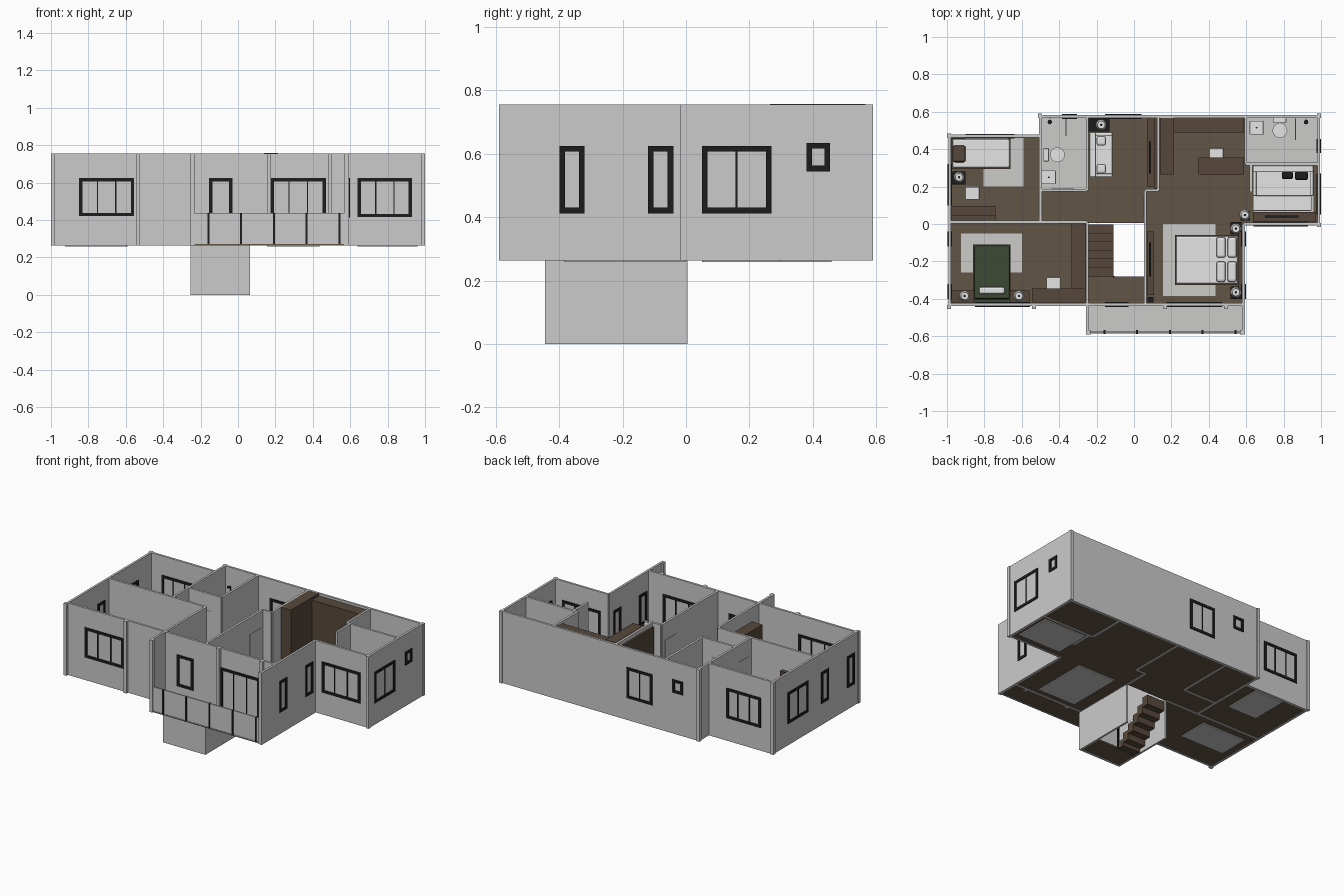
import bpy, bmesh, math
from mathutils import Matrix, Vector


def material(name, r, g, b):
    m = bpy.data.materials.new(name)
    m.diffuse_color = (r, g, b, 1)
    return m


WALL = material("wall_grey", .6, .6, .6)
FLOOR = material("floor_brown", .122, .089, .061)
WOOD = material("wood_brown", .095, .066, .045)
BLACK = material("frame_black", .012, .012, .012)
WHITE = material("linen_white", .78, .78, .78)
GREEN = material("blanket_green", .045, .068, .036)
PALE = material("rug_grey", .6, .6, .59)
Z0, Z1, FL = .264, .755, .271   # wall bottom, wall top, floor level


def finish(name, bm, mat):
    me = bpy.data.meshes.new(name)
    bm.to_mesh(me)
    bm.free()
    me.materials.append(mat)
    ob = bpy.data.objects.new(name, me)
    bpy.context.collection.objects.link(ob)
    return ob


def boxes(name, mat, *items, bevel=0):
    """Each item: x0, x1, y0, y1, z0, z1."""
    bm = bmesh.new()
    for x0, x1, y0, y1, z0, z1 in items:
        c = Vector((x0 + x1, y0 + y1, z0 + z1)) / 2
        s = Matrix.Diagonal((abs(x1 - x0), abs(y1 - y0), abs(z1 - z0), 1))
        bmesh.ops.create_cube(bm, size=1, matrix=Matrix.Translation(c) @ s)
    ob = finish(name, bm, mat)
    if bevel:
        mod = ob.modifiers.new("soft_edge", "BEVEL")
        mod.width, mod.segments = bevel, 2
    return ob


def disc(name, mat, x, y, z0, z1, r0, r1, n=16, sy=1):
    bm = bmesh.new()
    m = Matrix.Translation((x, y, (z0 + z1) / 2)) @ Matrix.Diagonal((1, sy, 1, 1))
    bmesh.ops.create_cone(bm, cap_ends=True, segments=n, radius1=r0, radius2=r1,
                          depth=z1 - z0, matrix=m)
    return finish(name, bm, mat)


# ---- floors with stair opening
boxes("floor", FLOOR, *[(*r, .266, FL) for r in (
    (-.99, -.25, -.43, .01), (-.99, -.5, .01, .47), (-.5, .59, .005, .575),
    (.06, .59, -.43, .005), (.59, .99, .005, .575), (-.25, .59, -.585, -.43))])
boxes("tiles", PALE, (-.5, -.25, .18, .575, FL, .274), (.59, .99, .32, .575, FL, .274),
      (-.25, .585, -.585, -.43, FL, .274))

# ---- walls: (centre line x, y0, y1) and (centre line y, x0, x1)
T = .0075
along_y = [(-.985, -.437, .477), (-.5, .01, .582), (.988, -.007, .582), (.585, -.59, .0),
           (-.25, -.59, .01), (-.25, .18, .575), (.06, -.43, .18), (.13, .18, .575),
           (.597, .32, .575), (.625, .17, .32)]
along_x = [(.47, -.992, -.5), (.575, -.507, .995), (0, .585, .995), (-.43, -.992, .59),
           (.01, -.985, -.25), (.18, -.5, -.25), (.18, .06, .13), (.32, .597, .988)]
boxes("walls_lengthwise", WALL, *[(x - T, x + T, a, b, Z0, Z1) for x, a, b in along_y])
boxes("walls_crosswise", WALL, *[(a, b, y - T, y + T, Z0, Z1) for y, a, b in along_x])
boxes("pilasters", WALL, *[(x - .011, x + .011, y - .011, y + .011, Z0, Z1) for x, y in (
    (-.989, -.443), (-.535, -.443), (.165, -.443), (.492, -.443), (-.989, .474),
    (-.503, .579), (.989, .579), (.989, -.006), (-.244, -.579), (.579, -.579))])


# ---- windows: black frames round panes, standing proud on both wall sides
def window(name, axis, pos, a0, a1, z0, z1, mullions=0, w=.018):
    d = .0125
    bars = [(a0, a1, z0, z0 + w), (a0, a1, z1 - w, z1), (a0, a0 + w, z0, z1), (a1 - w, a1, z0, z1)]
    for i in range(mullions):
        c = a0 + (a1 - a0) * (i + 1) / (mullions + 1)
        bars.append((c - .003, c + .003, z0, z1))
    if axis == "x":   # frame on a wall running along x
        boxes(name, BLACK, *[(a, b, pos - d, pos + d, c, e) for a, b, c, e in bars])
    else:
        boxes(name, BLACK, *[(pos - d, pos + d, a, b, c, e) for a, b, c, e in bars])


window("bedroom_front_window", "x", -.43, -.85, -.555, .42, .625, 2)
window("stair_window", "x", -.43, -.155, -.03, .41, .625)
window("balcony_door", "x", -.43, .175, .47, FL, .625, 2)
window("lounge_front_window", "x", 0, .64, .93, .415, .625, 2)
window("back_bedroom_window", "x", .47, -.9, -.64, .42, .625, 2)
window("study_window", "x", .575, -.155, .04, .415, .625, 1)
window("bath_back_window", "x", .575, -.385, -.305, .545, .635)
window("bath_side_window", "y", .988, .38, .455, .545, .635)
window("lounge_side_window", "y", .988, .05, .27, .412, .625, 1)
window("bedroom_side_window", "y", -.985, .1, .32, .412, .625, 1)
for x in (-.985, .585):
    for y in (-.4, -.12):
        window("narrow_window", "y", x, y, y + .08, .412, .625)

# ---- balcony railing
boxes("railing_panel", WALL, (-.243, .578, -.582, -.572, Z0, .437))
boxes("railing_posts", BLACK, *[(x - .005, x + .005, -.587, -.567, FL, .437)
                                for x in (-.157, .017, .192, .367, .543)])

# ---- stairwell box below the floor, with stairs and landing
boxes("stairwell_walls", WALL, (-.255, -.243, -.445, .005, 0, Z0),
      (.053, .065, -.445, .005, 0, Z0), (-.255, .065, -.445, -.43, 0, Z0))
boxes("landing", FLOOR, (-.243, .053, -.43, -.28, 0, .012))
boxes("stairs", WOOD, *[(-.243, -.11, -.28 + i * .046, -.232 + i * .046,
                         max(.002, .015 + i * .042 - .03), .05 + i * .042) for i in range(6)])
boxes("stair_rail", BLACK, (-.112, -.104, -.285, -.277, .0, .42))

# ---- doors as thin plates
boxes("doors", WALL, (.05, .07, .03, .15, FL, .64), (-.44, -.32, .17, .19, FL, .64),
      (-.51, -.49, .04, .16, FL, .64), (-.4, -.28, 0, .02, FL, .64))

# ---- rugs, reaching through the floor
boxes("rugs", PALE, (-.925, -.6, -.26, -.05, .259, .276), (.155, .435, -.385, 0, .259, .276),
      (-.805, -.59, .2, .46, .259, .276), (.64, .96, .05, .3, .259, .276))


# ---- beds
def bed(name, x0, x1, y0, y1, mat, pillows, pillow_mat):
    boxes(name + "_base", WOOD, (x0, x1, y0, y1, FL, .31))
    boxes(name + "_mattress", mat, (x0 + .004, x1 - .004, y0 + .004, y1 - .004, .31, .362), bevel=.01)
    boxes(name + "_pillows", pillow_mat, *[(*p, .36, .395) for p in pillows], bevel=.012)


bed("green_bed", -.86, -.66, -.405, -.11, GREEN, [(-.83, -.69, -.375, -.335)], WHITE)
boxes("green_headboard", GREEN, (-.86, -.66, -.421, -.405, FL, .42))
bed("main_bed", .22, .56, -.325, -.06, WHITE,
    [(x, x + .05, y, y + .11) for x in (.44, .5) for y in (-.31, -.18)], WHITE)
boxes("main_headboard", WOOD, (.56, .577, -.35, -.04, FL, .42))
bed("single_bed", -.975, -.66, .295, .46, WHITE, [(-.97, -.9, .33, .42)], WOOD)


# ---- sofas
def sofa(name, x0, x1, y0, y1, side, cushions):
    back = (x0, x0 + .035, y0, y1) if side == "x" else (x0, x1, y1 - .035, y1)
    arms = [(x0, x1, y0, y0 + .02), (x0, x1, y1 - .02, y1)] if side == "x" else \
        [(x0, x0 + .02, y0, y1), (x1 - .02, x1, y0, y1)]
    boxes(name, WHITE, (x0, x1, y0, y1, FL, .345), (*back, FL, .42),
          *[(*a, FL, .375) for a in arms], bevel=.006)
    boxes(name + "_cushions", cushions[0], *[(*c, .345, .4) for c in cushions[1:]], bevel=.01)


sofa("study_sofa", -.238, -.115, .25, .49, "x",
     (WHITE, (-.2, -.15, .27, .32), (-.2, -.15, .42, .47)))
sofa("lounge_sofa", .635, .96, .15, .312, "y",
     (BLACK, (.86, .93, .235, .28), (.79, .85, .24, .28)))
boxes("lounge_sofa_seat", WHITE, (.635, .95, .07, .16, FL, .335), bevel=.006)

# ---- wardrobes, desks, shelves and benches
boxes("wardrobes", WOOD, (.138, .215, .265, .567, FL, .757), (.215, .589, .49, .567, FL, .74),
      (-.335, -.258, -.345, .002, FL, .66), (.108, .122, .19, .567, FL, .73),
      (-.975, -.74, .018, .045, .54, .6))
boxes("benches", WOOD, (.07, .108, -.38, -.04, FL, .32), (.07, .108, .2, .567, FL, .32),
      (.635, .97, .01, .065, FL, .32), (-.977, -.56, -.421, -.355, FL, .34))
boxes("desk_tops", WOOD, (-.975, -.74, .018, .095, .395, .407), (-.545, -.258, -.421, -.345, .395, .407),
      (.345, .589, .265, .355, .395, .407))
boxes("desk_legs", WOOD, *[(x, x + .01, y, y + .07, FL, .395) for x, y in (
    (-.975, .02), (-.75, .02), (-.545, -.42), (-.27, -.42), (.345, .275), (.578, .275))])
boxes("night_tables", BLACK, (-.245, -.13, .495, .567, FL, .36), (.515, .575, -.4, -.335, FL, .36),
      (.515, .575, -.055, .01, FL, .36), (.57, .62, .02, .07, FL, .36),
      (-.975, -.9, .21, .28, FL, .36), (.072, .105, -.42, -.39, FL, .34))

# ---- screens
boxes("screens", BLACK, (.08, .09, -.28, -.1, .36, .46), (.08, .09, .27, .44, .36, .46),
      (.7, .88, .035, .045, .34, .44))

# ---- table lamps
for x, y in ((-.905, -.385), (-.615, -.385), (.545, -.365), (.545, -.025), (.593, .048),
             (-.935, .25), (-.175, .53)):
    disc("lamp_stem", BLACK, x, y, .34, .4, .006, .006, 8)
    disc("lamp_shade", WHITE, x, y, .39, .44, .029, .02)
    disc("lamp_top", BLACK, x, y, .44, .443, .007, .007, 8)

# ---- chairs: seat, back and legs; s is the side the back stands on
for x, y, s in ((-.865, .165, 1), (-.43, -.32, 1), (.44, .37, 1)):
    boxes("chair", WHITE, (x - .038, x + .038, y - .035, y + .035, .348, .362),
          (x - .038, x + .038, y + .03 * s, y + .038 * s, .35, .44), bevel=.004)
    boxes("chair_legs", BLACK, *[(x + i - .003, x + i + .003, y + j - .003, y + j + .003, FL, .348)
                                 for i in (-.03, .03) for j in (-.028, .028)])

# ---- bathroom fixtures
for tx, ty, along in ((-.43, .37, "x"), (.78, .52, "y")):
    tank = (tx - .055, tx - .025, ty - .035, ty + .035) if along == "x" else (tx - .035, tx + .035, ty + .02, ty + .047)
    boxes("toilet_tank", WHITE, (*tank, .275, .41), bevel=.004)
    bowl = (tx + .02, ty) if along == "x" else (tx, ty - .02)
    disc("toilet_bowl", WHITE, *bowl, .274, .345, .025, .04)
for x, y in ((-.455, .25), (.655, .515)):
    boxes("basin_cabinet", WOOD, (x - .035, x + .035, y - .035, y + .035, .3, .395))
    boxes("basin", WHITE, (x - .037, x + .037, y - .037, y + .037, .395, .415), bevel=.004)
    disc("basin_drain", BLACK, x, y, .415, .417, .005, .005, 8)
boxes("shower_screens", PALE, (-.365, -.36, .47, .565, .274, .62), (.86, .865, .45, .565, .274, .62))
for x in (-.45, .92):
    disc("shower_pipe", BLACK, x, .562, .4, .63, .003, .003, 8)
    disc("shower_head", BLACK, x, .545, .625, .632, .012, .012, 12)
